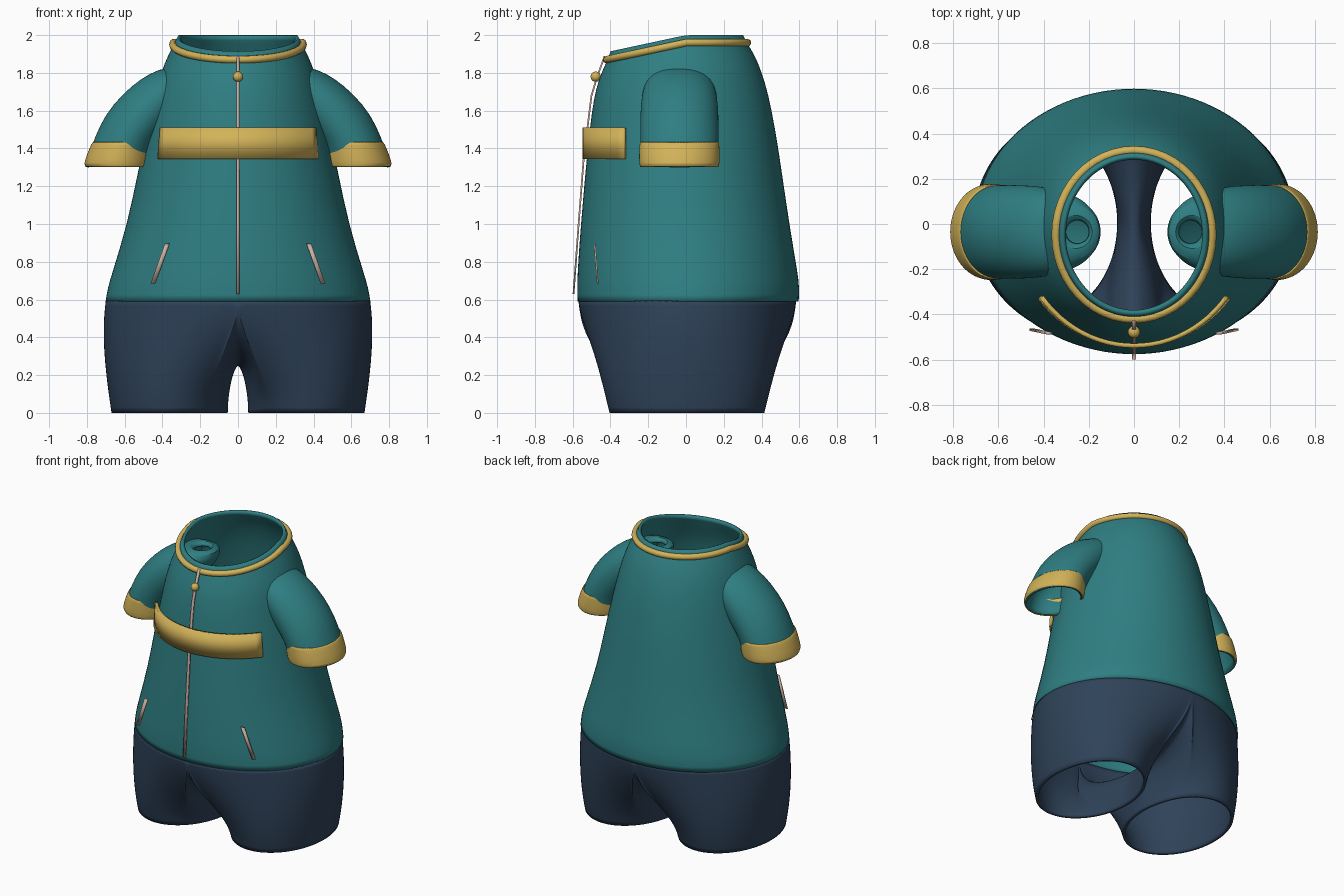
import bpy, bmesh, math
from mathutils import Vector

cube = bpy.data.objects.get("Cube")
if cube:
    bpy.data.objects.remove(cube, do_unlink=True)


def material(name, rgb):
    m = bpy.data.materials.new(name)
    m.use_nodes = True
    m.diffuse_color = (*rgb, 1)
    m.node_tree.nodes["Principled BSDF"].inputs["Base Color"].default_value = (*rgb, 1)
    return m


TEAL = material("teal_cloth", (0.028, 0.21, 0.225))
NAVY = material("navy_cloth", (0.028, 0.055, 0.1))
GOLD = material("gold_trim", (0.65, 0.45, 0.1))
BEIGE = material("beige_zip", (0.6, 0.43, 0.36))


def loft(name, rings, mat, closed=True, mirror=False, subsurf=1, thick=0.02, offset=-1):
    """Skin a stack of point rings, ordered bottom to top, into a cloth shell."""
    bm = bmesh.new()
    rows = [[bm.verts.new(p) for p in ring] for ring in rings]
    n = len(rows[0])
    for low, high in zip(rows, rows[1:]):
        for j in range(n if closed else n - 1):
            k = (j + 1) % n
            bm.faces.new((low[j], low[k], high[k], high[j]))
    mesh = bpy.data.meshes.new(name)
    bm.to_mesh(mesh)
    bm.free()
    mesh.materials.append(mat)
    ob = bpy.data.objects.new(name, mesh)
    bpy.context.collection.objects.link(ob)
    if mirror:
        m = ob.modifiers.new("mirror", "MIRROR")
        m.merge_threshold = 0.002
    if subsurf:
        s = ob.modifiers.new("smooth", "SUBSURF")
        s.levels = s.render_levels = subsurf
    if thick:
        s = ob.modifiers.new("cloth", "SOLIDIFY")
        s.thickness, s.offset = thick, offset
    smooth(ob)
    return ob


def smooth(ob):
    bpy.ops.object.select_all(action="DESELECT")
    ob.select_set(True)
    bpy.context.view_layer.objects.active = ob
    bpy.ops.object.shade_smooth_by_angle(angle=math.radians(40))


def angles(n):
    return [2 * math.pi * j / n for j in range(n)]


def neck_drop(y):
    return 0.09 * min(1, max(0, -y / 0.42))


# Torso: half width, front y, back y, height, share of the neck slope
TORSO = [
    (0.703, -0.575, 0.598, 0.59, 0), (0.692, -0.578, 0.602, 0.66, 0),
    (0.668, -0.576, 0.593, 0.74, 0), (0.587, -0.558, 0.548, 1.0, 0),
    (0.53, -0.533, 0.508, 1.28, 0), (0.483, -0.512, 0.474, 1.5, 0),
    (0.44, -0.488, 0.437, 1.69, 0.2), (0.408, -0.465, 0.4, 1.81, 0.6),
    (0.37, -0.44, 0.362, 1.9, 0.9), (0.34, -0.416, 0.322, 1.96, 1),
    (0.32, -0.4, 0.303, 2.0, 1),
]


def torso_ring(rx, front, back, z, slope):
    ring = []
    for a in angles(48):
        y = (front + back) / 2 + (back - front) / 2 * math.sin(a)
        ring.append((rx * math.cos(a), y, z - slope * neck_drop(y)))
    return ring


loft("torso", [torso_ring(*r) for r in TORSO], TEAL)


# Trousers: strands rise from each leg opening to the waist or the crotch saddle
def bezier(p, t):
    u = 1 - t
    return p[0] * u**3 + p[1] * (3 * u * u * t) + p[2] * (3 * u * t * t) + p[3] * t**3


def strand(deg):
    a = math.radians(deg)
    split = 125
    base = Vector((0.362 + 0.308 * math.cos(a), 0.005 + 0.41 * math.sin(a), 0))
    bulge = Vector((0.03 * max(0, math.cos(a)), 0.05 * math.sin(a), 0.2))
    if abs(deg) <= split:
        t = math.radians(deg * 90 / split)
        top = Vector((0.7 * math.cos(t), 0.007 + 0.577 * math.sin(t), 0.595))
        if abs(deg) == split:
            top.x = 0
        pull = Vector((top.x * 1.04, top.y * 0.98, 0.415))
    else:
        f = math.radians(90 - (deg % 360 - split) * 180 / (360 - 2 * split))
        c = math.cos(f)
        top = Vector((0, 0.007 + 0.577 * math.sin(f), 0.595 - 0.345 * c))
        pull = top + Vector((0.02 * c + 0.1 * abs(math.sin(2 * f)), 0, -0.18 * (1 - c) - 0.02))
        bulge.z -= 0.1 * c
    return [bezier((base, base + bulge, pull, top), i / 10) for i in range(11)]


strands = [strand(d) for d in range(-180, 180, 5)]
loft("trousers", list(zip(*strands)), NAVY, mirror=True)

# Sleeves: inner x, outer x, half depth, height; they run on inside the torso
SLEEVE = [
    (0.468, 0.81, 0.205, 1.305), (0.455, 0.785, 0.207, 1.38),
    (0.42, 0.762, 0.208, 1.45), (0.3, 0.705, 0.208, 1.58),
    (0.2, 0.61, 0.2, 1.69), (0.145, 0.515, 0.175, 1.77),
    (0.145, 0.42, 0.13, 1.82), (0.19, 0.32, 0.065, 1.84),
    (0.2, 0.3, 0.05, 1.81),
]
CUFF = [
    (0.468, 0.805, 0.207, 1.302), (0.46, 0.818, 0.213, 1.315),
    (0.455, 0.803, 0.214, 1.36), (0.45, 0.776, 0.212, 1.428),
    (0.456, 0.768, 0.207, 1.433),
]


def sleeve_ring(x0, x1, ry, z):
    cx, rx = (x0 + x1) / 2, (x1 - x0) / 2
    return [(cx + rx * math.cos(a), -0.035 + ry * math.sin(a), z) for a in angles(40)]


for side, sign in (("left", 1), ("right", -1)):
    for part, table, mat, thick in (("sleeve", SLEEVE, TEAL, 0.015), ("cuff", CUFF, GOLD, 0.008)):
        rings = [sleeve_ring(*r) for r in table]
        if sign < 0:
            rings = [[(-x, y, z) for x, y, z in reversed(r)] for r in rings]
        loft(side + "_" + part, rings, mat, thick=thick)


# Neck piping
def tube(name, path, radius, mat):
    cu = bpy.data.curves.new(name, "CURVE")
    cu.dimensions = "3D"
    cu.bevel_depth, cu.bevel_resolution = radius, 3
    sp = cu.splines.new("POLY")
    sp.points.add(len(path) - 1)
    for pt, co in zip(sp.points, path):
        pt.co = (*co, 1)
    sp.use_cyclic_u = True
    cu.materials.append(mat)
    ob = bpy.data.objects.new(name, cu)
    bpy.context.collection.objects.link(ob)
    bpy.ops.object.select_all(action="DESELECT")
    ob.select_set(True)
    bpy.context.view_layer.objects.active = ob
    bpy.ops.object.convert(target="MESH")
    smooth(bpy.context.object)


tube("neck_piping", torso_ring(0.345, -0.42, 0.325, 1.96, 1), 0.02, GOLD)

# Chest band
band = []
for z, rx in ((1.345, 0.535), (1.51, 0.52)):
    arc = [math.radians(-53 + 106 * i / 24) for i in range(25)]
    band.append([(rx * math.sin(a), -0.548 * math.cos(a), z) for a in arc])
loft("chest_band", band, GOLD, closed=False, subsurf=0, thick=0.02)


# Zip and pocket trims: flat strips along a path
def strip(name, path, width):
    rows = [[(x - width / 2, y, z), (x + width / 2, y, z)] for x, y, z in path]
    loft(name, rows, BEIGE, closed=False, subsurf=0, thick=0.009)


strip("zip", [(0, -0.6, 0.63), (0, -0.573, 1.0), (0, -0.546, 1.35), (0, -0.505, 1.68),
              (0, -0.475, 1.78), (0, -0.435, 1.89)], 0.018)
for side, s in (("left", 1), ("right", -1)):
    strip(side + "_pocket_trim", [(s * 0.45, -0.472, 0.685), (s * 0.375, -0.488, 0.895)], 0.025)

# Zip pull
bpy.ops.mesh.primitive_uv_sphere_add(segments=20, ring_count=12, radius=0.027, location=(0, -0.478, 1.78))
pull = bpy.context.object
pull.name = "zip_pull"
pull.data.materials.append(GOLD)
smooth(pull)
